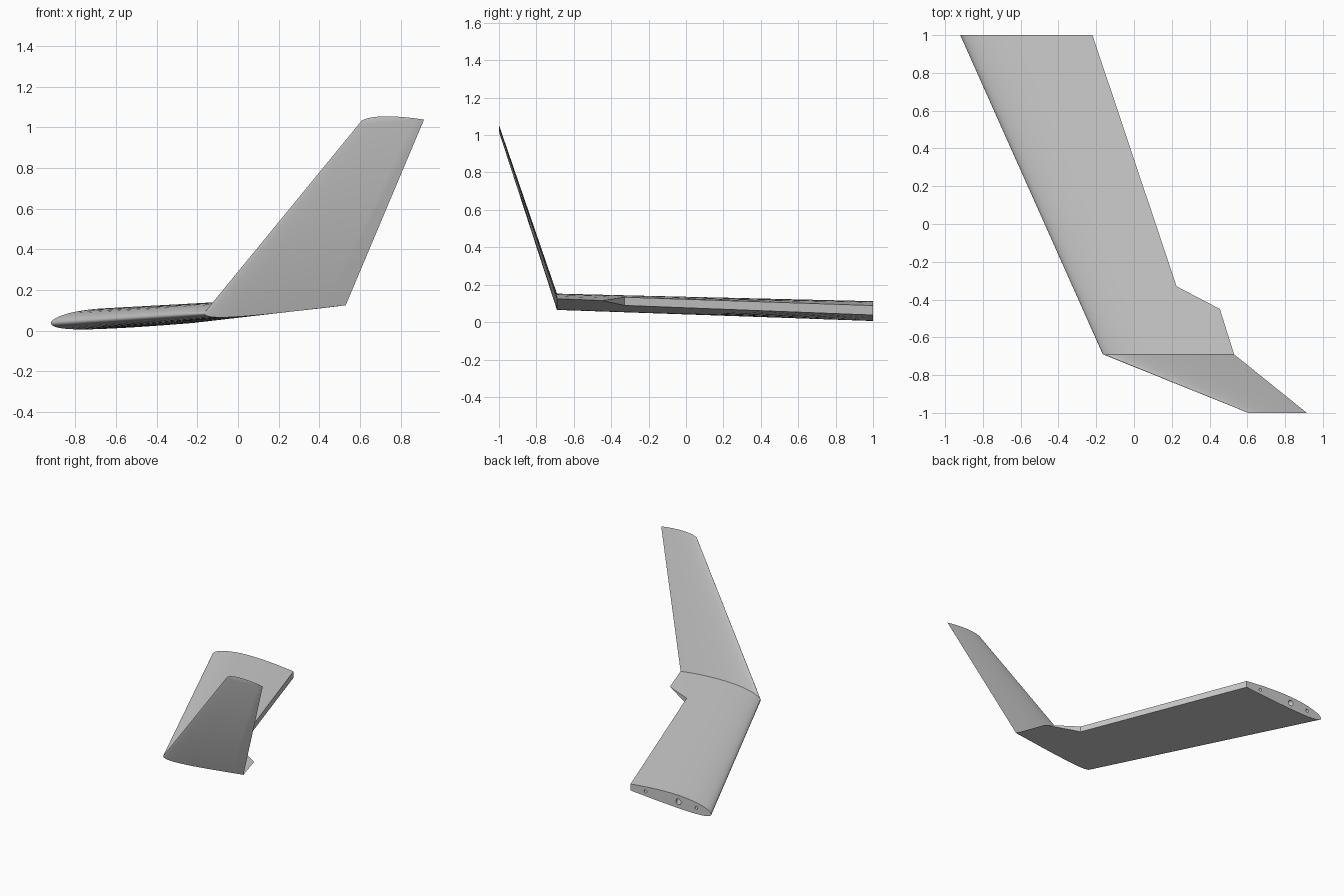
import bpy, bmesh, math
from mathutils import Vector

cube = bpy.data.objects.get("Cube")
if cube:
    bpy.data.objects.remove(cube)

grey = bpy.data.materials.new("wing grey")
grey.use_nodes = True
colour = (0.6, 0.6, 0.6, 1)
grey.diffuse_color = colour
grey.node_tree.nodes["Principled BSDF"].inputs["Base Color"].default_value = colour

STEPS, SPAR = 18, 0.7


def half_thickness(t):
    """Half thickness of a closed, eleven percent airfoil."""
    return 0.55 * (0.2969 * math.sqrt(t) - 0.126 * t - 0.3516 * t**2
                   + 0.2843 * t**3 - 0.1036 * t**4)


def camber(t):
    p = 0.4
    if t < p:
        return 0.02 / p**2 * (2 * p * t - t * t)
    return 0.02 / (1 - p)**2 * (1 - 2 * p + 2 * p * t - t * t)


def section(y, lead, trail, cut):
    """Airfoil ring at span y; the rear beyond the cut fraction is left off."""
    fractions = [SPAR * (1 - math.cos(math.pi / 2 * i / STEPS)) for i in range(STEPS + 1)]
    fractions += [(SPAR + cut) / 2, cut]
    chord = trail[0] - lead[0]

    def point(t, side):
        z = lead[1] + (trail[1] - lead[1]) * t
        return (lead[0] + chord * t, y, z + chord * (camber(t) + side * half_thickness(t)))

    upper = [point(t, 1) for t in reversed(fractions)]
    lower = [point(t, -1) for t in fractions[1:]]
    return upper + lower


def main_section(y, cut):
    """Section of the main panel, blended between its root and its outer end."""
    k = (y + 0.69) / 1.69
    mix = lambda a, b: a + (b - a) * k
    return section(y, (mix(-0.165, -0.92), mix(0.085, 0.037)),
                   (mix(0.53, 0.0), mix(0.125, 0.056)), cut)


# Swept panel with control-surface cutout, then the upturned winglet
rings = [
    main_section(1.0, 0.761),
    main_section(-0.33, 0.742),
    main_section(-0.45, 1.0),
    main_section(-0.69, 1.0),
    section(-1.0, (0.605, 1.027), (0.915, 1.038), 1.0),
]
bm = bmesh.new()
loops = [[bm.verts.new(p) for p in ring] for ring in rings]
for a, b in zip(loops, loops[1:]):
    for i in range(len(a)):
        j = (i + 1) % len(a)
        bm.faces.new((a[i], a[j], b[j], b[i]))
bm.faces.new(loops[0])
bm.faces.new(loops[-1])
bmesh.ops.remove_doubles(bm, verts=bm.verts, dist=0.0002)
bmesh.ops.recalc_face_normals(bm, faces=bm.faces)
mesh = bpy.data.meshes.new("wing_with_winglet")
bm.to_mesh(mesh)
bm.free()
mesh.materials.append(grey)
wing = bpy.data.objects.new("wing_with_winglet", mesh)
bpy.context.collection.objects.link(wing)
bpy.context.view_layer.objects.active = wing
wing.select_set(True)

# Spar and pin sockets in the root face, following the sweep
sweep = Vector((0.447, -1, 0.028))
for x, z, radius in ((-0.79, 0.053, 0.012), (-0.635, 0.06, 0.022), (-0.35, 0.064, 0.012)):
    bm = bmesh.new()
    bmesh.ops.create_cone(bm, cap_ends=True, segments=24, radius1=radius,
                          radius2=radius, depth=0.5)
    for v in bm.verts:
        along = v.co.z + 0.2
        v.co = Vector((x + v.co.x, 1, z + v.co.y)) + sweep * along
    bmesh.ops.recalc_face_normals(bm, faces=bm.faces)
    cutter_mesh = bpy.data.meshes.new("socket_cutter")
    bm.to_mesh(cutter_mesh)
    bm.free()
    cutter_mesh.materials.append(grey)
    cutter = bpy.data.objects.new("socket_cutter", cutter_mesh)
    cutter.hide_render = True
    bpy.context.collection.objects.link(cutter)
    mod = wing.modifiers.new("socket", "BOOLEAN")
    mod.operation = "DIFFERENCE"
    mod.solver = "EXACT"
    mod.object = cutter
    bpy.ops.object.modifier_apply(modifier=mod.name)
    bpy.data.objects.remove(cutter)

bpy.ops.object.shade_smooth_by_angle(angle=math.radians(35))
